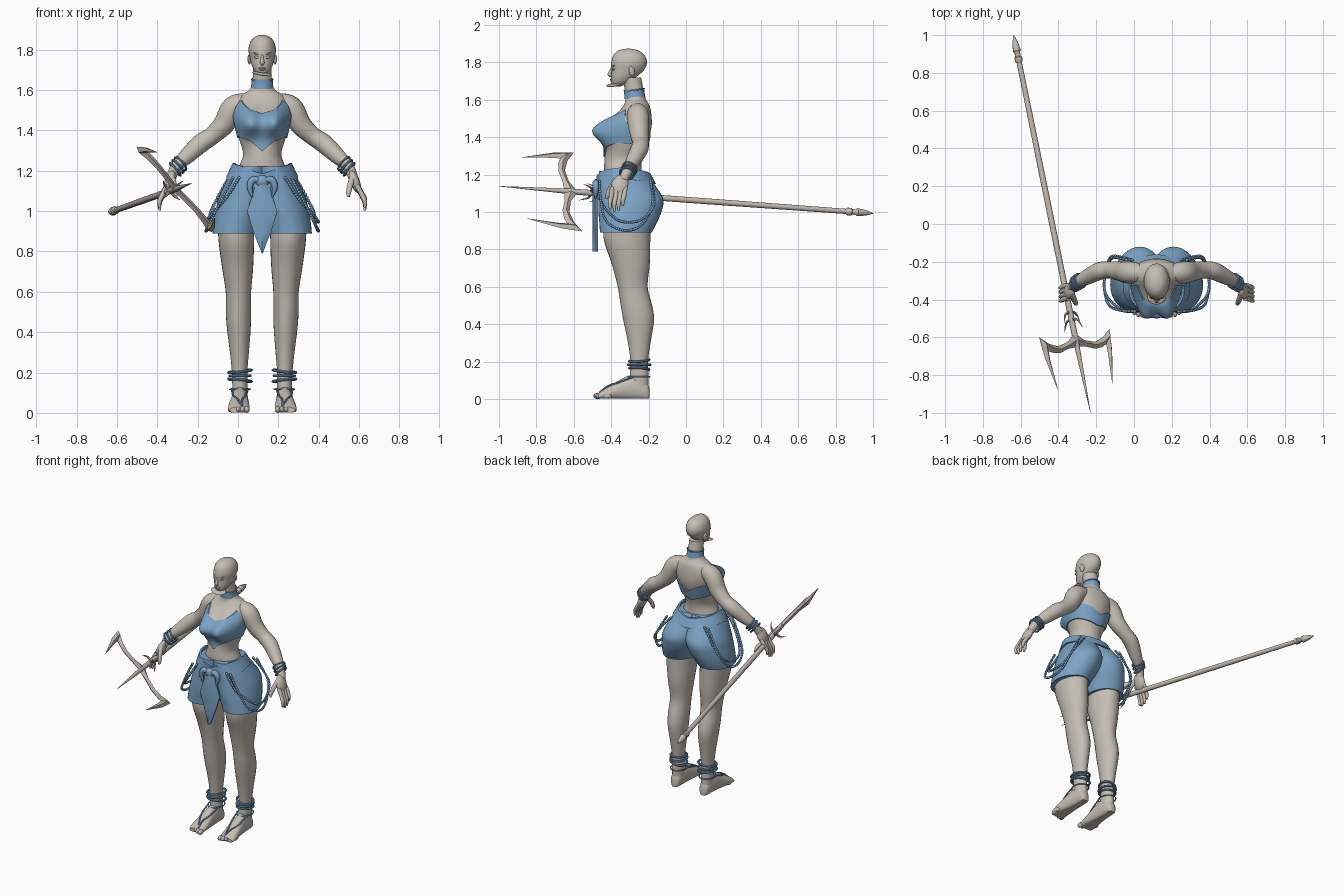
import bpy, bmesh, math
from mathutils import Vector, Matrix, Euler

cube = bpy.data.objects.get("Cube")
if cube:
    bpy.data.objects.remove(cube, do_unlink=True)

CX = 0.12  # the figure's own centre line
SIDES = (("left", 1), ("right", -1))
made = []


def material(name, rgb):
    mat = bpy.data.materials.new(name)
    mat.use_nodes = True
    mat.diffuse_color = (*rgb, 1)
    mat.node_tree.nodes["Principled BSDF"].inputs["Base Color"].default_value = (*rgb, 1)
    return mat


GREY = material("warm_grey", (0.56, 0.51, 0.455))
BLUE = material("cloth_blue", (0.2, 0.37, 0.57))


def finish(name, bm, mat):
    bmesh.ops.recalc_face_normals(bm, faces=bm.faces)
    mesh = bpy.data.meshes.new(name)
    bm.to_mesh(mesh)
    bm.free()
    mesh.materials.append(mat)
    obj = bpy.data.objects.new(name, mesh)
    bpy.context.collection.objects.link(obj)
    made.append(obj)
    return obj


def skin(name, rings, mat, wrap=False):
    """Bridge rings of points into one closed surface."""
    bm = bmesh.new()
    rows = [[bm.verts.new(p) for p in ring] for ring in rings]
    n = len(rows[0])
    for a, b in zip(rows, rows[1:] + rows[:1] if wrap else rows[1:]):
        for i in range(n):
            j = (i + 1) % n
            bm.faces.new((a[i], a[j], b[j], b[i]))
    if not wrap:
        bm.faces.new(rows[0])
        bm.faces.new(rows[-1])
    return finish(name, bm, mat)


def smooth(rows, steps=6):
    """Catmull-Rom interpolation of tuples of any length."""
    out = []
    for i in range(len(rows) - 1):
        quad = [rows[max(i - 1, 0)], rows[i], rows[i + 1], rows[min(i + 2, len(rows) - 1)]]
        for k in range(steps):
            t = k / steps
            out.append(tuple(b + 0.5 * t * (c - a + t * (2*a - 5*b + 4*c - d + t * (3*(b - c) + d - a)))
                             for a, b, c, d in zip(*quad)))
    return out + [tuple(rows[-1])]


def lookup(rows, key):
    for a, b in zip(rows, rows[1:]):
        if key <= b[0]:
            t = max(0, (key - a[0]) / (b[0] - a[0]))
            return [u + (v - u) * t for u, v in zip(a[1:], b[1:])]
    return list(rows[-1][1:])


def angles(n):
    return [2 * math.pi * i / n for i in range(n)]


def loft(name, rows, mat, side=1, n=28):
    """Stack ellipses given as height, sideways offset, depth, two radii."""
    rings = [[(CX + side * dx + rx * math.sin(a), y - ry * math.cos(a), z) for a in angles(n)]
             for z, dx, y, rx, ry in smooth(rows)]
    return skin(name, rings, mat)


def sweep(name, rows, mat, side=1, n=12, steps=5):
    """Round tube through points given as sideways offset, depth, height, radius."""
    path = smooth(rows, steps)
    pts = [Vector((CX + side * p[0], p[1], p[2])) for p in path]
    normal, rings = Vector((0.3, 0.9, 0.2)), []
    for i, p in enumerate(pts):
        tangent = (pts[min(i + 1, len(pts) - 1)] - pts[max(i - 1, 0)]).normalized()
        normal = (normal - tangent * normal.dot(tangent)).normalized()
        other = tangent.cross(normal)
        rings.append([p + (normal * math.cos(a) + other * math.sin(a)) * path[i][3] for a in angles(n)])
    return skin(name, rings, mat)


def ball(name, spot, size, mat, side=1, turn=(0, 0, 0)):
    bm = bmesh.new()
    bmesh.ops.create_uvsphere(bm, u_segments=20, v_segments=12, radius=1)
    spin = Euler((turn[0], turn[1] * side, turn[2] * side)).to_matrix().to_4x4()
    place = Matrix.Translation((CX + side * spot[0], spot[1], spot[2]))
    bm.transform(place @ spin @ Matrix.Diagonal((*size, 1)))
    return finish(name, bm, mat)


def hoop(name, spot, axis, rx, ry, thick, mat, side=1):
    """Torus round the given axis."""
    spin = Vector((axis[0] * side, axis[1], axis[2])).to_track_quat("Z", "Y").to_matrix()
    centre = Vector((CX + side * spot[0], spot[1], spot[2]))
    rings = [[centre + spin @ Vector(((rx + thick * math.cos(b)) * math.cos(a),
                                      (ry + thick * math.cos(b)) * math.sin(a),
                                      thick * math.sin(b))) for b in angles(8)] for a in angles(28)]
    return skin(name, rings, mat, wrap=True)


# Torso, with the bust as soft bulges
TORSO = smooth([(1.08, -0.31, 0.13, 0.09), (1.2, -0.335, 0.12, 0.1), (1.28, -0.335, 0.095, 0.1),
                (1.36, -0.315, 0.115, 0.105), (1.45, -0.295, 0.135, 0.11), (1.52, -0.27, 0.14, 0.085),
                (1.57, -0.262, 0.11, 0.067), (1.6, -0.268, 0.065, 0.055), (1.64, -0.275, 0.049, 0.05),
                (1.72, -0.29, 0.045, 0.05)])


def torso_point(a, z, grow=0):
    cy, rx, ry = lookup(TORSO, z)
    dx, y = (rx + grow) * math.sin(a), cy - (ry + grow) * math.cos(a)
    spread = 0.06 if z > 1.435 else 0.048
    lift = math.exp(-((z - 1.435) / spread) ** 2 / 2)
    bumps = sum(math.exp(-((dx - c) / 0.044) ** 2 / 2) for c in (-0.068, 0.068))
    return (CX + dx, y - 0.1 * lift * bumps * max(0, math.cos(a)) ** 0.5, z)


skin("torso", [[torso_point(a, row[0]) for a in angles(48)] for row in TORSO], GREY)


def band(name, point, low, high, mat, n=72, steps=14):
    """Cloth shell between two edge heights that vary round the body."""
    def ring(t, grow):
        out = []
        for a in angles(n):
            turn = abs(a if a < math.pi else a - 2 * math.pi)
            lo, hi = lookup(low, turn)[0], lookup(high, turn)[0]
            out.append(point(a, lo + (hi - lo) * t, grow))
        return out
    rows = [ring(k / steps, 0.008) for k in range(steps + 1)]
    return skin(name, rows + [ring(k / steps, -0.004) for k in range(steps, -1, -1)], mat, wrap=True)


band("bustier", torso_point,
     [(0, 1.295), (0.5, 1.345), (1.2, 1.37), (2, 1.36), (3.2, 1.325)],
     [(0, 1.485), (0.45, 1.505), (0.9, 1.55), (1.25, 1.485), (1.9, 1.46), (2.7, 1.43), (3.2, 1.39)], BLUE)

# Head and face
loft("head", [(1.672, 0, -0.365, 0.012, 0.015), (1.69, 0, -0.352, 0.034, 0.046), (1.72, 0, -0.334, 0.051, 0.066),
              (1.76, 0, -0.312, 0.061, 0.088), (1.8, 0, -0.304, 0.068, 0.095), (1.84, 0, -0.305, 0.058, 0.082),
              (1.865, 0, -0.308, 0.034, 0.05), (1.873, 0, -0.31, 0.008, 0.012)], GREY)
sweep("nose", [(0, -0.396, 1.775, 0.005), (0, -0.405, 1.75, 0.008), (0, -0.408, 1.735, 0.011),
               (0, -0.395, 1.726, 0.006)], GREY)
for height in (1.709, 1.702):
    ball("lip", (0, -0.398, height), (0.018, 0.008, 0.005), GREY)
ball("chin_ornament", (0, -0.385, 1.68), (0.05, 0.042, 0.007), GREY, turn=(0.15, 0.15, 0))
hoop("choker_trim", (0, -0.275, 1.652), (0, -0.15, 1), 0.052, 0.053, 0.004, BLUE)
loft("choker", [(1.605, 0, -0.272, 0.056, 0.056), (1.63, 0, -0.275, 0.054, 0.055),
                (1.652, 0, -0.278, 0.053, 0.055)], BLUE)

# Sash round the hips
SASH = [(1.08, -0.31, 0.21, 0.165), (1.15, -0.32, 0.18, 0.152), (1.25, -0.345, 0.133, 0.124)]


def sash_point(a, z, grow):
    cy, rx, ry = lookup(SASH, z)
    return (CX + (rx + grow) * math.sin(a), cy - (ry + grow) * math.cos(a), z)


band("waist_sash", sash_point, [(0, 1.11), (0.8, 1.14), (1.6, 1.175), (3.2, 1.15)],
     [(0, 1.185), (0.8, 1.225), (1.6, 1.24), (3.2, 1.205)], BLUE)
ball("sash_knot", (0, -0.478, 1.148), (0.035, 0.022, 0.03), BLUE)

# Pointed front cloth, bent slightly forward at its middle
half = [(0.03, 1.15), (0.045, 1.09), (0.075, 1.0), (0.045, 0.9), (0.002, 0.79)]
skin("front_cloth", [[(CX + w * u, -0.47 - 0.018 * v - 0.012 * (u == 0), z)
                      for u, v in ((-1, 0), (-1, 0.6), (0, 1), (1, 0.6), (1, 0), (0, 0))] for w, z in half], BLUE)

for label, s in SIDES:
    # Face halves
    ball(label + "_eye", (0.027, -0.389, 1.762), (0.014, 0.007, 0.006), GREY, s, (0, -0.2, 0.2))
    ball(label + "_brow", (0.028, -0.388, 1.779), (0.018, 0.006, 0.004), GREY, s, (0, -0.3, 0.3))
    ball(label + "_ear", (0.064, -0.29, 1.752), (0.008, 0.016, 0.026), GREY, s, (0.2, 0, 0.3))

    # Shorts and leg
    loft(label + "_shorts", [(0.89, 0.134, -0.322, 0.112, 0.138), (0.94, 0.122, -0.31, 0.119, 0.153),
                             (1.0, 0.102, -0.3, 0.13, 0.168), (1.07, 0.086, -0.295, 0.128, 0.173),
                             (1.15, 0.068, -0.32, 0.108, 0.15), (1.22, 0.05, -0.343, 0.085, 0.122)], BLUE, s, 36)
    loft(label + "_leg", [(0.95, 0.13, -0.315, 0.09, 0.125), (0.85, 0.128, -0.315, 0.088, 0.124),
                          (0.72, 0.122, -0.295, 0.077, 0.101), (0.6, 0.118, -0.285, 0.063, 0.08),
                          (0.5, 0.118, -0.265, 0.062, 0.084), (0.42, 0.116, -0.253, 0.059, 0.082),
                          (0.3, 0.113, -0.25, 0.047, 0.06), (0.2, 0.112, -0.25, 0.038, 0.047),
                          (0.12, 0.11, -0.25, 0.038, 0.05), (0.03, 0.11, -0.245, 0.034, 0.045)], GREY, s)

    # Foot, with a flat sole, and toes
    foot = smooth([(-0.194, 0.11, 0.016, 0.05), (-0.21, 0.11, 0.032, 0.09), (-0.27, 0.11, 0.04, 0.13),
                   (-0.33, 0.112, 0.044, 0.115), (-0.4, 0.115, 0.052, 0.075), (-0.45, 0.117, 0.053, 0.045),
                   (-0.47, 0.117, 0.046, 0.03)])
    skin(label + "_foot", [[(CX + s * (dx + w * math.sin(a)), y, max(0.003, h * (0.45 - 0.55 * math.cos(a))))
                            for a in angles(24)] for y, dx, w, h in foot], GREY)
    for i in range(5):
        ball(label + "_toe", (0.076 + 0.021 * i, -0.472 + 0.004 * i * i * 0.8, 0.017),
             (0.014 - 0.001 * i, 0.024, 0.017 - 0.001 * i), GREY, s)

    # Anklets and sandal straps
    for i in range(3):
        tilt = (0.1 * (i - 1), 0.06 * (1 - i), 1)
        hoop(label + "_anklet", (0.11, -0.25, 0.162 + 0.022 * i), tilt, 0.051, 0.059, 0.007, BLUE, s)
    hoop(label + "_ankle_strap", (0.11, -0.252, 0.118), (0, 0, 1), 0.05, 0.06, 0.004, BLUE, s)
    for out in (-1, 1):
        sweep(label + "_foot_strap", [(0.11 + 0.04 * out, -0.28, 0.12, 0.005), (0.113 + 0.032 * out, -0.36, 0.09, 0.005),
                                      (0.11 + 0.012 * out, -0.42, 0.068, 0.005), (0.1, -0.462, 0.035, 0.005)],
              BLUE, s, 8)

    # Arm, hand and bracelets
    sweep(label + "_arm", [(0.07, -0.258, 1.54, 0.045), (0.14, -0.257, 1.513, 0.059), (0.19, -0.25, 1.43, 0.053),
                           (0.25, -0.243, 1.372, 0.045), (0.305, -0.25, 1.335, 0.047), (0.37, -0.282, 1.275, 0.04),
                           (0.425, -0.312, 1.222, 0.028), (0.45, -0.335, 1.17, 0.025)], GREY, s, 20)
    ball(label + "_palm", (0.46, -0.353, 1.145), (0.024, 0.044, 0.06), GREY, s, (-0.25, -0.35, 0))
    for i in range(4):
        y, reach = -0.325 - 0.023 * i, (0.085, 0.105, 0.11, 0.1)[i]
        sweep(label + "_finger", [(0.468, y, 1.13, 0.013), (0.492, y - 0.005, 1.13 - reach * 0.45, 0.0125),
                                  (0.508, y - 0.012, 1.13 - reach * 0.8, 0.011),
                                  (0.508, y - 0.012, 1.13 - reach * 1.15, 0.006)], GREY, s, 10)
    sweep(label + "_thumb", [(0.45, -0.37, 1.17, 0.017), (0.435, -0.405, 1.125, 0.014),
                             (0.428, -0.42, 1.09, 0.012), (0.428, -0.425, 1.07, 0.006)], GREY, s, 10)
    for i in range(3):
        hoop(label + "_bracelet", (0.405 + 0.013 * i, -0.3 - 0.008 * i, 1.235 - 0.014 * i),
             (0.7, -0.35 + 0.12 * i, -0.6), 0.038, 0.04, 0.006, BLUE, s)

    # Sash ends beside the knot
    sweep(label + "_sash_end", [(0.01, -0.482, 1.15, 0.012), (0.045, -0.482, 1.155, 0.018),
                                (0.062, -0.482, 1.12, 0.015), (0.05, -0.484, 1.07, 0.004)], BLUE, s)

    # Beaded chains hanging at the hip
    for inset in (0, 0.03):
        loop = smooth([(0.145 - inset, -0.462, 1.165), (0.2 - inset * 0.6, -0.455, 1.06),
                       (0.255, -0.425 + inset, 0.95 + inset), (0.278, -0.33, 0.902 + inset * 1.5),
                       (0.265, -0.24, 0.93 + inset), (0.235, -0.18 + inset * 0.3, 1.04),
                       (0.16 - inset, -0.19, 1.175)], 10)
        bm = bmesh.new()
        for dx, y, z in loop:
            place = Matrix.Translation((CX + s * dx, y, z))
            bmesh.ops.create_icosphere(bm, subdivisions=2, radius=0.008, matrix=place)
        finish(label + "_hip_beads", bm, BLUE)
        sweep(label + "_hip_cord", [(*p, 0.005) for p in loop[::5]], BLUE, s, 8)

# Trident: d runs to the point, s across the prongs, f through the blade
BUTT, TIP = Vector((-0.637, 1.0, 0.993)), Vector((-0.23, -1.0, 1.138))
d = (TIP - BUTT).normalized()
across = Vector((0.657, 0.09, -0.75))
across = (across - d * across.dot(d)).normalized()
face = d.cross(across)
LENGTH = (TIP - BUTT).length


def turned(name, rows, n=12):
    """Lathe round the shaft from pairs of distance and radius."""
    return skin(name, [[BUTT + d * t + (across * math.cos(a) + face * math.sin(a)) * r for a in angles(n)]
                       for t, r in rows], GREY)


turned("trident_shaft", [(0.08, 0.014), (0.9, 0.016), (1.62, 0.016), (1.72, 0.013), (LENGTH, 0.001)])
turned("trident_butt", [(0, 0.002), (0.04, 0.015), (0.085, 0.022), (0.095, 0.015), (0.115, 0.015),
                        (0.12, 0.021), (0.14, 0.021), (0.15, 0.014)])
hub = BUTT + d * 1.658
outer = [(0, -0.045), (0.07, 0.0), (0.15, 0.015), (0.22, -0.005), (0.282, -0.045), (0.27, 0.07), (0.219, 0.25)]
inner = [(0, 0.03), (0.07, 0.035), (0.14, 0.052), (0.195, 0.048), (0.232, 0.035), (0.232, 0.085), (0.217, 0.249)]
thick = [0.014, 0.014, 0.014, 0.016, 0.02, 0.013, 0.001]
for label, s in SIDES:
    rings = []
    for p, q, h in zip(outer, inner, thick):
        a, b = [hub + across * (s * u) + d * v for u, v in (p, q)]
        mid = (a + b) / 2
        rings.append([a, mid + face * h, b, mid - face * h])
    skin(label + "_prong", rings, GREY)
    # Thorns below the fork
    for way, start in ((across, 1.5), (face, 1.54)):
        thorn = []
        for along, out, r in ((0, 0.005, 0.009), (0.01, 0.04, 0.006), (0.055, 0.065, 0.001)):
            p = BUTT + d * (start + along) + way * (s * out)
            thorn.append((p.x - CX, p.y, p.z, r))
        sweep(label + "_thorn", thorn, GREY, 1, 8)

# Smooth shading with crisp edges
bpy.ops.object.select_all(action="DESELECT")
for obj in made:
    obj.select_set(True)
bpy.context.view_layer.objects.active = made[0]
bpy.ops.object.shade_smooth_by_angle(angle=math.radians(40))
